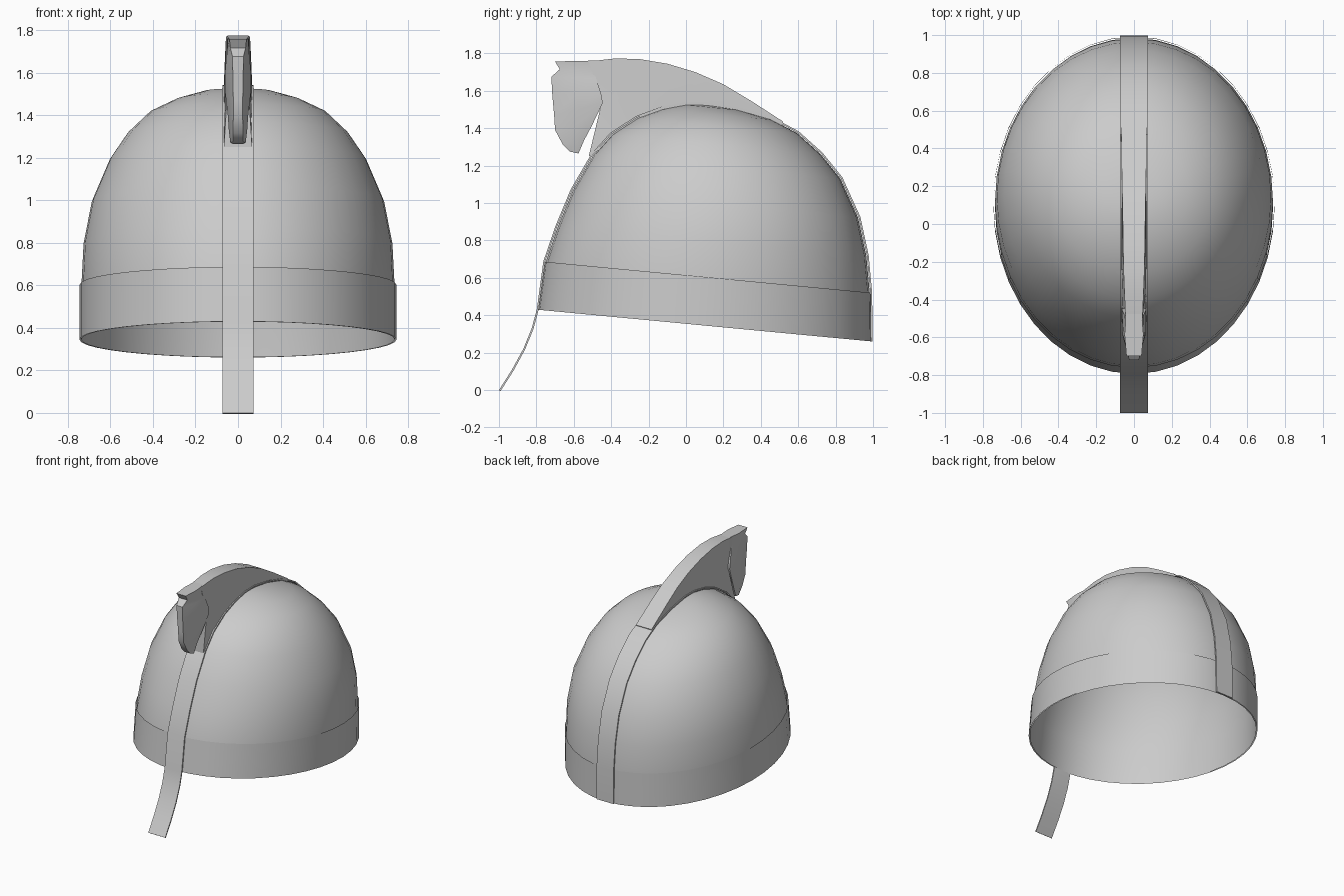
import bpy, bmesh
from math import sin, cos, pi
from mathutils import Vector

cube = bpy.data.objects.get("Cube")
if cube:
    bpy.data.objects.remove(cube)

metal = bpy.data.materials.new("grey metal")
metal.use_nodes = True
GREY = (0.6, 0.6, 0.6, 1)
metal.diffuse_color = GREY
metal.node_tree.nodes["Principled BSDF"].inputs["Base Color"].default_value = GREY


def loft(name, rows, caps=False, angle=35, pole=None):
    """Skin a list of equally long closed point rows; optionally cap or point the ends."""
    bm = bmesh.new()
    grid = [[bm.verts.new(p) for p in row] for row in rows]
    n = len(grid[0])
    for a, b in zip(grid, grid[1:]):
        for i in range(n):
            j = (i + 1) % n
            bm.faces.new((a[j], a[i], b[i], b[j]))
    if pole:
        tip = bm.verts.new(pole)
        for i in range(n):
            bm.faces.new((grid[-1][(i + 1) % n], grid[-1][i], tip))
    if caps:
        bm.faces.new(grid[0])
        bm.faces.new(grid[-1])
        bmesh.ops.recalc_face_normals(bm, faces=bm.faces)
    mesh = bpy.data.meshes.new(name)
    bm.to_mesh(mesh)
    bm.free()
    mesh.materials.append(metal)
    obj = bpy.data.objects.new(name, mesh)
    bpy.context.collection.objects.link(obj)
    bpy.ops.object.select_all(action='DESELECT')
    obj.select_set(True)
    bpy.context.view_layer.objects.active = obj
    bpy.ops.object.shade_smooth_by_angle(angle=angle * pi / 180)


# Dome rings: height, front y, back y, half width; each lies in a tilted plane
SLOPE = -0.095
RINGS = [(0.345, -0.785, 0.985, 0.737), (0.605, -0.75, 0.982, 0.736),
         (0.8, -0.685, 0.964, 0.726), (1.0, -0.605, 0.92, 0.687),
         (1.2, -0.495, 0.825, 0.602), (1.32, -0.395, 0.72, 0.52),
         (1.42, -0.26, 0.595, 0.415), (1.48, -0.13, 0.46, 0.29),
         (1.515, -0.01, 0.28, 0.16)]
TOP = (0, 0.1, 1.528)


def tilted(y, h):
    return h + SLOPE * (y - 0.1)


def ring(h, front, back, width, grow=0.0, count=40):
    pts = []
    for i in range(count):
        a = 2 * pi * i / count
        y = (front + back) / 2 + ((back - front) / 2 + grow) * cos(a)
        pts.append(((width + grow) * sin(a), y, tilted(y, h)))
    return pts


# Thin shell and the band around its rim
loft("dome", [ring(*r) for r in RINGS], pole=TOP)
loft("brow_band", [ring(*r, grow=0.008) for r in RINGS[:2]])


def offset_path(points, distance):
    """Push a y, z path outwards along its normals."""
    moved = []
    for i, p in enumerate(points):
        d = (points[min(i + 1, len(points) - 1)] - points[max(i - 1, 0)]).normalized()
        moved.append(p + Vector((-d.y, d.x)) * distance)
    return moved


# Centre strap: follows the dome profile, its front end is the nose guard
front = [Vector((y, tilted(y, h))) for h, y, _, _ in RINGS]
back = [Vector((y, tilted(y, h))) for h, _, y, _ in RINGS]
guard = [Vector(p) for p in ((-1, 0), (-0.93, 0.11), (-0.87, 0.22), (-0.825, 0.33))]
outer = guard + offset_path(front + [Vector(TOP[1:])] + back[::-1], 0.013)
inner = offset_path(outer, -0.01)
loft("centre_strap", [[(-0.073, *p), (0.073, *p), (0.073, *q), (-0.073, *q)]
                      for p, q in zip(outer, inner)], caps=True)


def mirrored(half):
    return half + [(-x, y, z) for x, y, z in reversed(half)]


# Crest: top edge y, z, half width; base y, z
CREST = [(0.52, 1.435, 0.068, 0.5, 1.39), (0.35, 1.545, 0.066, 0.35, 1.45),
         (0.2, 1.635, 0.063, 0.2, 1.5), (0.05, 1.70, 0.06, 0.05, 1.51),
         (-0.1, 1.745, 0.058, -0.1, 1.49), (-0.25, 1.77, 0.055, -0.23, 1.44),
         (-0.38, 1.773, 0.05, -0.37, 1.34), (-0.52, 1.757, 0.044, -0.52, 1.25)]
crest_rows = []
for y, z, w, yb, zb in CREST:
    ym, zm, wm = (y + yb) / 2, (z + zb) / 2, (w + 0.068) / 2
    if y == CREST[-1][0]:
        ym, zm, wm = -0.45, 1.54, 0.048
    crest_rows.append(mirrored([(w, y, z), (wm, ym, zm), (0.066, yb, zb)]))
loft("crest", crest_rows, caps=True)

# Horse head slices: front y, z, half width; back y, z, half width; cheek half width
HEAD = [(-0.70, 1.757, 0.04, -0.47, 1.762, 0.04, 0.05),
        (-0.675, 1.715, 0.036, -0.49, 1.70, 0.04, 0.05),
        (-0.72, 1.675, 0.026, -0.48, 1.665, 0.052, 0.055),
        (-0.715, 1.58, 0.024, -0.455, 1.59, 0.064, 0.062),
        (-0.705, 1.47, 0.022, -0.445, 1.535, 0.064, 0.06),
        (-0.70, 1.39, 0.022, -0.505, 1.41, 0.045, 0.048),
        (-0.66, 1.315, 0.024, -0.545, 1.335, 0.032, 0.043),
        (-0.62, 1.275, 0.024, -0.575, 1.265, 0.026, 0.036)]
head_rows = []
for yf, zf, wf, yb, zb, wb, wc in HEAD:
    cheek = (wc, yf * 0.5 + yb * 0.5, zf * 0.5 + zb * 0.5)
    head_rows.append(mirrored([(wf, yf, zf), cheek, (wb, yb, zb)]))
loft("horse_head", head_rows, caps=True, angle=50)
